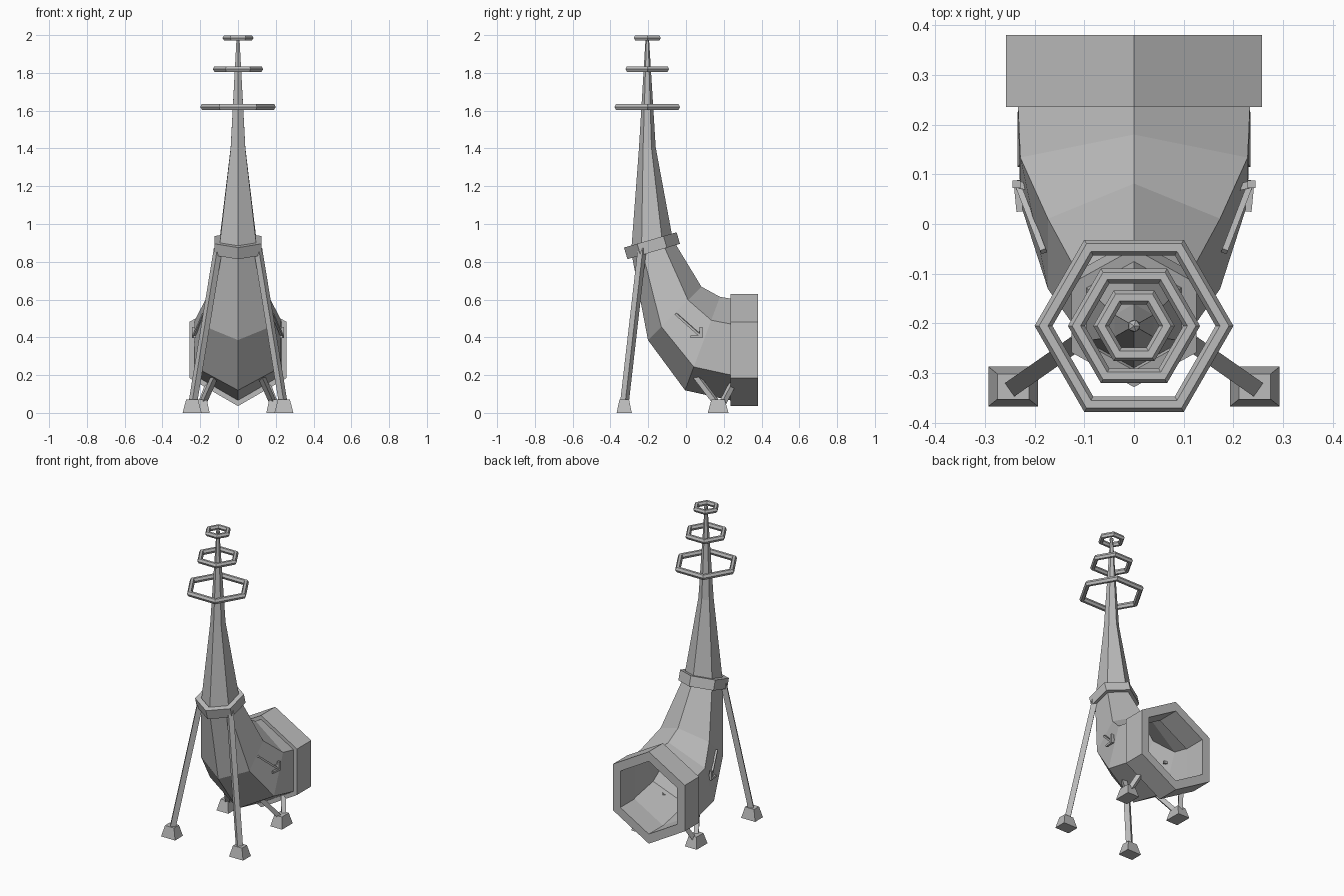
import bpy, bmesh, math
from mathutils import Vector, Matrix

if "Cube" in bpy.data.objects:
    bpy.data.objects.remove(bpy.data.objects["Cube"])

grey = bpy.data.materials.new("plain_grey")
grey.use_nodes = True
grey.diffuse_color = (0.5, 0.5, 0.5, 1)
grey.node_tree.nodes["Principled BSDF"].inputs["Base Color"].default_value = (0.5, 0.5, 0.5, 1)


def finish(name, bm):
    bmesh.ops.recalc_face_normals(bm, faces=bm.faces)
    mesh = bpy.data.meshes.new(name)
    bm.to_mesh(mesh)
    bm.free()
    mesh.materials.append(grey)
    obj = bpy.data.objects.new(name, mesh)
    bpy.context.collection.objects.link(obj)
    return obj


def loft(name, sections, cyclic=False):
    """Skin hexagons given as (y, z, tilt in degrees, radius)."""
    bm = bmesh.new()
    rings = []
    for y, z, tilt, r in sections:
        a = math.radians(tilt)
        ring = []
        for k in range(6):
            t = k * math.pi / 3
            n = r * math.cos(t)
            ring.append(bm.verts.new((r * math.sin(t), y + n * math.cos(a), z + n * math.sin(a))))
        rings.append(ring)
    pairs = list(zip(rings, rings[1:]))
    if cyclic:
        pairs.append((rings[-1], rings[0]))
    else:
        bm.faces.new(rings[0])
        bm.faces.new(rings[-1])
    for a, b in pairs:
        for k in range(6):
            j = (k + 1) % 6
            bm.faces.new((a[k], a[j], b[j], b[k]))
    return finish(name, bm)


def shell(name, sections, wall):
    """Hollow loft with open ends."""
    inner = [(y, z, t, r - wall) for y, z, t, r in reversed(sections)]
    return loft(name, sections + inner, cyclic=True)


def bar(name, start, end, width):
    """Square bar between two points."""
    a, b = Vector(start), Vector(end)
    d = b - a
    bm = bmesh.new()
    m = (Matrix.Translation((a + b) / 2) @ d.to_track_quat('Z', 'Y').to_matrix().to_4x4()
         @ Matrix.Diagonal((width, width, d.length, 1)))
    bmesh.ops.create_cube(bm, size=1, matrix=m)
    return finish(name, bm)


def foot(name, x, y, hx, hy, height=0.07):
    """Tapered foot block standing on the ground."""
    bm = bmesh.new()
    bmesh.ops.create_cube(bm, size=2)
    for v in bm.verts:
        s = 0.64 if v.co.z > 0 else 1
        v.co = (x + v.co.x * hx * s, y + v.co.y * hy * s, height if v.co.z > 0 else 0)
    return finish(name, bm)


def hex_ring(name, z, outer, tube):
    """Six-sided ring with a six-sided tube, around the spire."""
    bm = bmesh.new()
    loops = []
    for i in range(6):
        u = i * math.pi / 3
        loop = []
        for k in range(6):
            t = k * math.pi / 3
            r = outer - tube + tube * math.cos(t)
            loop.append(bm.verts.new((r * math.cos(u), SPIRE_Y + r * math.sin(u),
                                      z + tube * math.sin(t))))
        loops.append(loop)
    for i in range(6):
        a, b = loops[i], loops[(i + 1) % 6]
        for k in range(6):
            j = (k + 1) % 6
            bm.faces.new((a[k], b[k], b[j], a[j]))
    return finish(name, bm)


SPIRE_Y = -0.205
TILT = 16.3

# Curved horn and its heavy mouth rim
neck = (-0.18, 0.885, TILT, 0.115)
shell("horn", [neck, (-0.06, 0.527, 45, 0.2), (0.0875, 0.367, 69.5, 0.264),
               (0.25, 0.333, 90, 0.27)], 0.03)
shell("mouth_rim", [(0.235, 0.333, 90, 0.297), (0.38, 0.333, 90, 0.297)], 0.062)

# Collar, perpendicular to the neck axis
a = math.radians(TILT)
dy, dz = -math.sin(a) * 0.032, math.cos(a) * 0.032
shell("collar", [(neck[0] - dy, neck[1] - dz, TILT, 0.145),
                 (neck[0] + dy, neck[1] + dz, TILT, 0.145)], 0.035)

# Spire with a small ball tip
loft("spire", [neck, (SPIRE_Y, 1.4, 8, 0.045), (SPIRE_Y, 1.985, 0, 0.009)])
bm = bmesh.new()
bmesh.ops.create_icosphere(bm, subdivisions=1, radius=0.014,
                           matrix=Matrix.Translation((0, SPIRE_Y, 1.985)))
finish("spire_tip", bm)

# Floating rings
hex_ring("lower_ring", 1.62, 0.2, 0.018)
hex_ring("middle_ring", 1.82, 0.133, 0.017)
hex_ring("top_ring", 1.985, 0.082, 0.016)

for side, s in (("left", 1), ("right", -1)):
    # Front legs
    bar(side + "_front_leg", (s * 0.105, -0.232, 0.87), (s * 0.238, -0.325, 0.06), 0.033)
    foot(side + "_front_foot", s * 0.243, -0.327, 0.05, 0.04)
    # Rear feet with two short struts each
    bar(side + "_rear_strut_inner", (s * 0.12, 0.05, 0.2), (s * 0.185, 0.16, 0.055), 0.028)
    bar(side + "_rear_strut_outer", (s * 0.15, 0.25, 0.16), (s * 0.19, 0.195, 0.055), 0.028)
    foot(side + "_rear_foot", s * 0.192, 0.17, 0.042, 0.055)
    # Side lever with its pegs
    bar(side + "_lever", (s * 0.182, -0.055, 0.525), (s * 0.232, 0.075, 0.41), 0.012)
    bar(side + "_lever_crossbar", (s * 0.23, 0.025, 0.403), (s * 0.236, 0.088, 0.403), 0.013)
    bar(side + "_lever_post", (s * 0.236, 0.08, 0.397), (s * 0.236, 0.08, 0.455), 0.016)
    bar(side + "_lever_peg", (s * 0.236, 0.08, 0.425), (s * 0.17, 0.065, 0.425), 0.014)
